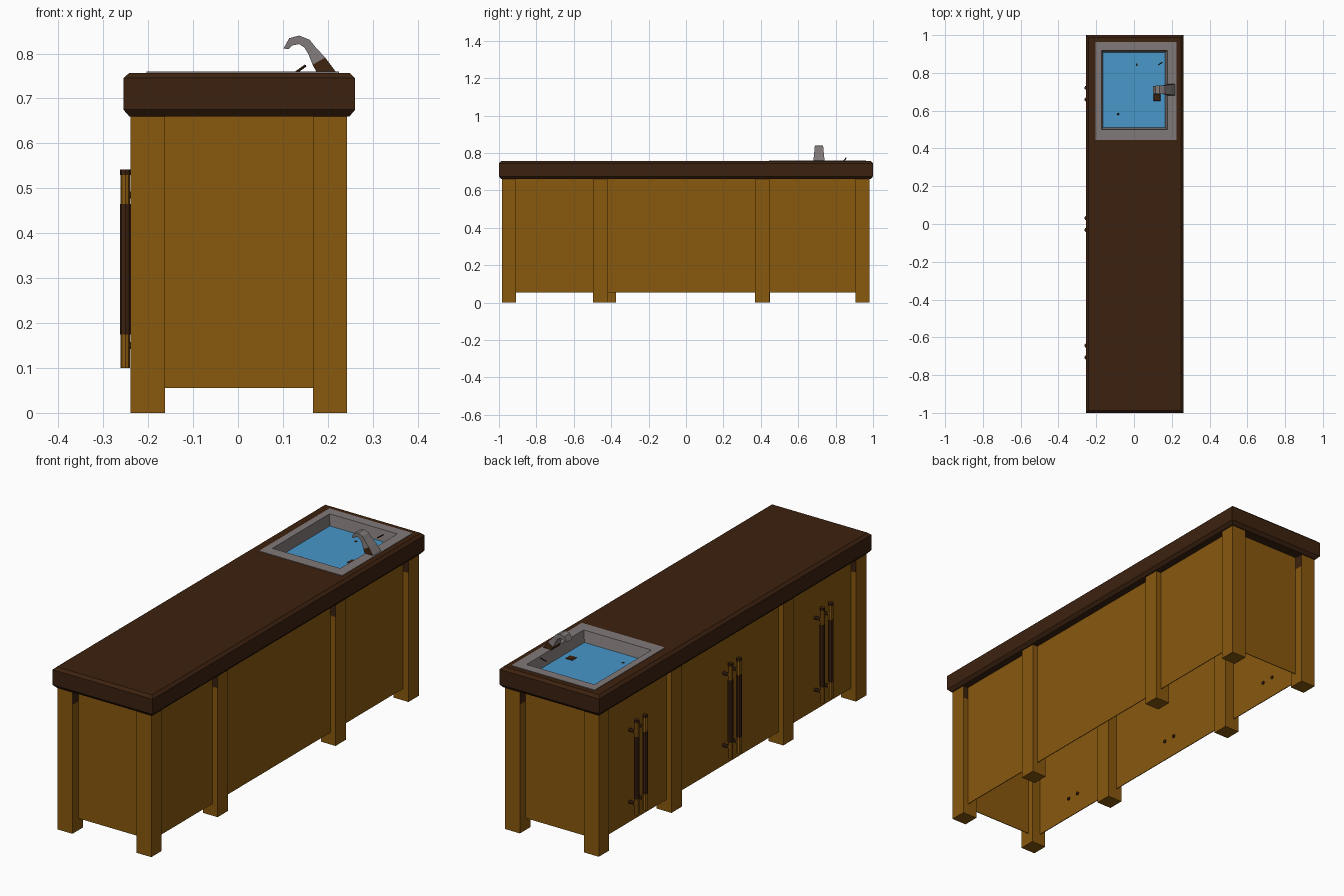
import bpy, bmesh, math
from mathutils import Vector

if "Cube" in bpy.data.objects:
    bpy.data.objects.remove(bpy.data.objects["Cube"])


def material(name, rgb):
    m = bpy.data.materials.new(name)
    m.diffuse_color = (*rgb, 1)
    m.use_nodes = True
    m.node_tree.nodes["Principled BSDF"].inputs["Base Color"].default_value = m.diffuse_color
    return m


DARK = material("dark wood", (0.045, 0.0155, 0.0048))
OAK = material("golden wood", (0.25, 0.098, 0.0045))
STEEL = material("grey metal", (0.22, 0.19, 0.19))
WATER = material("water blue", (0.065, 0.31, 0.59))


def finish(name, bm, mats, recalc=True):
    if recalc:
        bmesh.ops.recalc_face_normals(bm, faces=bm.faces)
    me = bpy.data.meshes.new(name)
    bm.to_mesh(me)
    bm.free()
    for m in mats:
        me.materials.append(m)
    ob = bpy.data.objects.new(name, me)
    bpy.context.collection.objects.link(ob)
    return ob


def loft(name, rings, mats, caps=True, rule=None, recalc=True):
    """Stack of rectangles (x0, x1, y0, y1, z) joined by side faces."""
    bm = bmesh.new()
    loops = [[bm.verts.new(p) for p in ((a, c, z), (b, c, z), (b, d, z), (a, d, z))]
             for a, b, c, d, z in rings]
    for lo, hi in zip(loops, loops[1:]):
        for i in range(4):
            j = (i + 1) % 4
            bm.faces.new((lo[i], lo[j], hi[j], hi[i]))
    if caps:
        bm.faces.new(loops[0][::-1])
        bm.faces.new(loops[-1])
    if recalc:
        bmesh.ops.recalc_face_normals(bm, faces=bm.faces)
    bm.normal_update()
    if rule:
        for f in bm.faces:
            f.material_index = rule(f)
    return finish(name, bm, mats, recalc)


def cylinder(name, a, b, r, mat, sides=8):
    a, b = Vector(a), Vector(b)
    bm = bmesh.new()
    bmesh.ops.create_cone(bm, cap_ends=True, segments=sides, radius1=r, radius2=r, depth=(b - a).length)
    rot = (b - a).to_track_quat('Z', 'Y').to_matrix().to_4x4()
    rot.translation = (a + b) / 2
    bm.transform(rot)
    return finish(name, bm, [mat])


# Countertop with chamfered top and bottom edges and a sink pocket
X0, X1, C = -0.255, 0.261, 0.013
counter = loft("countertop", [
    (X0 + C, X1 - C, -1 + C, 1 - C, 0.66), (X0, X1, -1, 1, 0.675),
    (X0, X1, -1, 1, 0.745), (X0 + C, X1 - C, -1 + C, 1 - C, 0.757)], [DARK])
cutter = loft("sink_cutter", [(-0.185, 0.195, 0.48, 0.935, 0.69),
                              (-0.185, 0.195, 0.48, 0.935, 0.85)], [DARK])
cutter.hide_render = True
cut = counter.modifiers.new("sink_hole", 'BOOLEAN')
cut.operation, cut.object, cut.solver = 'DIFFERENCE', cutter, 'EXACT'
bpy.context.view_layer.objects.active = counter
bpy.ops.object.modifier_apply(modifier=cut.name)
bpy.data.objects.remove(cutter)

# Cabinet walls: thin shell, open underneath
PX0, PX1, PY = -0.213, 0.216, 0.94
walls = loft("cabinet_walls", [(PX0, PX1, -PY, PY, 0.055), (PX0, PX1, -PY, PY, 0.66)],
             [OAK], caps=False, recalc=False)
sol = walls.modifiers.new("thickness", 'SOLIDIFY')
sol.thickness = 0.005


# Legs, with dark stained tops on the inward sides
def leg(name, x, y, stain):
    def rule(f):
        high = f.calc_center_median().z > 0.6
        return int(high and any(f.normal.dot(Vector(s)) > 0.9 for s in stain))
    w = 0.076
    rings = [(x, x + w, y, y + w, z) for z in (0, 0.6, 0.661)]
    loft(name, rings, [OAK, DARK], rule=rule)


for side, x, sx, mids in (("left", -0.239, 1, (-0.45, 0.372)), ("right", 0.167, -1, (-0.497, 0.37))):
    leg("front_leg_" + side, x, -0.984, [(sx, 0, 0), (0, 1, 0)])
    leg("back_leg_" + side, x, 0.906, [(sx, 0, 0), (0, -1, 0)])
    for i, y in enumerate(mids):
        leg(f"middle_leg_{side}_{i + 1}", x, y, [(0, -1, 0)])

# Door handles: three pairs of upright bars on the left side
HX = -0.251
for pair, yc in enumerate((-0.675, 0.0, 0.69)):
    for k, dy in enumerate((-0.031, 0.031)):
        y, tag = yc + dy, f"{pair + 1}_{k + 1}"
        cylinder("handle_lower_" + tag, (HX, y, 0.10), (HX, y, 0.175), 0.011, OAK)
        cylinder("handle_grip_" + tag, (HX, y, 0.175), (HX, y, 0.465), 0.012, DARK)
        cylinder("handle_upper_" + tag, (HX, y, 0.465), (HX, y, 0.53), 0.011, OAK)
        cylinder("handle_cap_" + tag, (HX, y, 0.53), (HX, y, 0.542), 0.012, DARK)
        for n, z in (("low", 0.15), ("high", 0.485)):
            cylinder(f"handle_post_{n}_{tag}", (HX, y, z), (-0.204, y, z), 0.008, DARK)

# Sink rim and basin walls, then the water
loft("sink_basin", [
    (-0.204, 0.225, 0.445, 0.963, 0.755), (-0.204, 0.225, 0.445, 0.963, 0.7595),
    (-0.172, 0.177, 0.499, 0.919, 0.7595), (-0.163, 0.164, 0.512, 0.908, 0.705)],
    [STEEL], caps=False)
loft("water", [(-0.166, 0.168, 0.508, 0.912, 0.703), (-0.166, 0.168, 0.508, 0.912, 0.709)], [WATER])

# Faucet: (outer x, z, inner x, z, half width) sections swept over the arch
sections = [
    (0.221, 0.755, 0.177, 0.755, 0.030), (0.194, 0.791, 0.166, 0.775, 0.027),
    (0.172, 0.815, 0.157, 0.798, 0.024), (0.159, 0.831, 0.148, 0.813, 0.023),
    (0.136, 0.840, 0.136, 0.821, 0.022), (0.114, 0.834, 0.121, 0.818, 0.021),
    (0.101, 0.811, 0.113, 0.810, 0.020)]
bm = bmesh.new()
FY = 0.711
loops = [[bm.verts.new(p) for p in ((a, FY - h, b), (a, FY + h, b), (c, FY + h, d), (c, FY - h, d))]
         for a, b, c, d, h in sections]
for n, (lo, hi) in enumerate(zip(loops, loops[1:])):
    for i in range(4):
        j = (i + 1) % 4
        f = bm.faces.new((lo[i], lo[j], hi[j], hi[i]))
        f.material_index = int(n == 0 and i != 0)  # base is dark except its back
bm.faces.new(loops[0])
bm.faces.new(loops[-1])
finish("faucet", bm, [STEEL, DARK])

# Tap lever and leaf-like flecks on the water
cylinder("tap_lever", (0.128, 0.842, 0.757), (0.150, 0.856, 0.773), 0.003, DARK, 6)
for i, (x, y, r) in enumerate(((0.122, 0.67, 0.02), (-0.085, 0.583, 0.005), (0.015, 0.845, 0.005))):
    loft(f"water_fleck_{i + 1}", [(x - r, x + r, y - r, y + r, 0.708),
                                  (x - r * 0.8, x + r * 0.8, y - r * 0.8, y + r * 0.8, 0.711)], [DARK])
